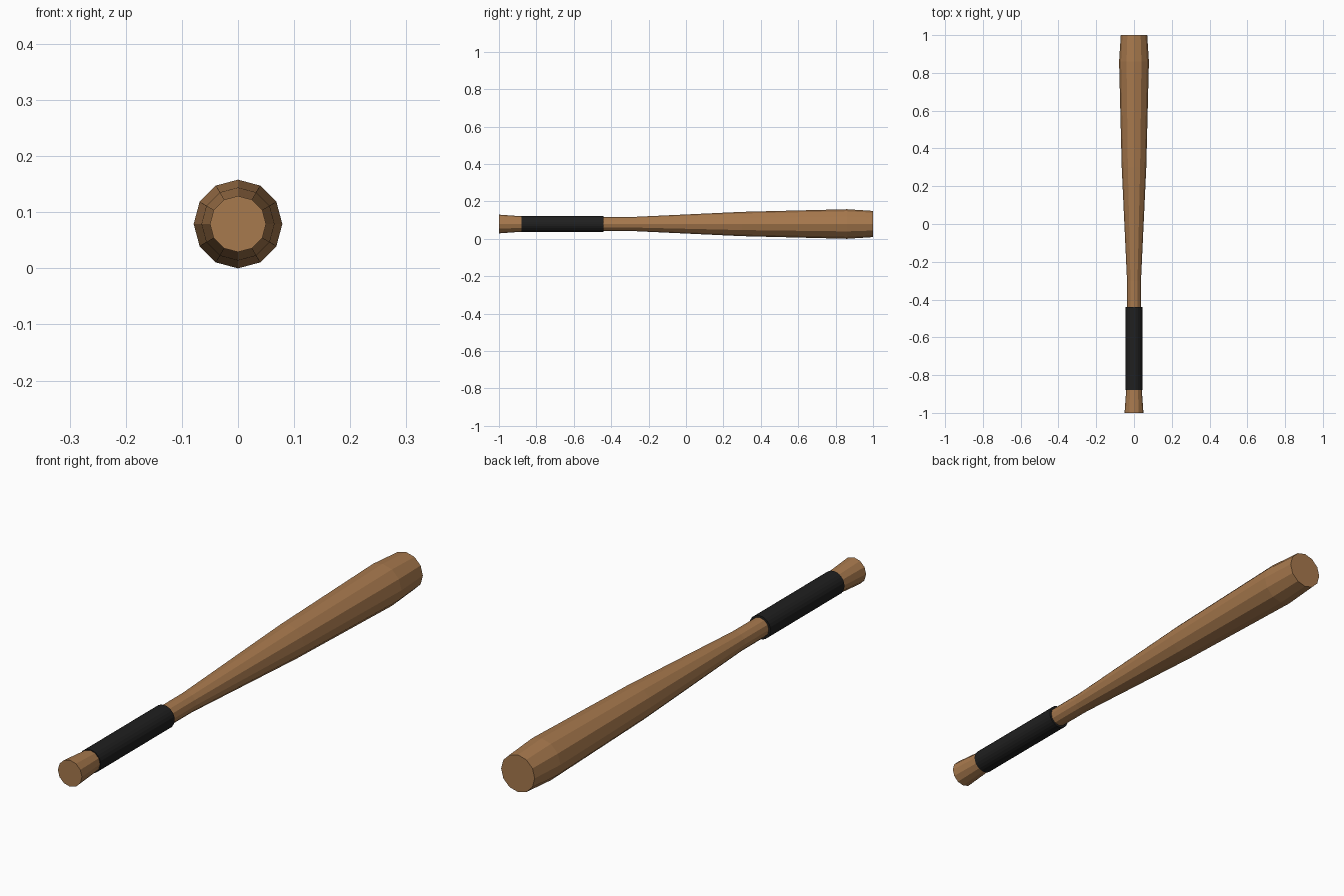
import bpy, bmesh
from math import sin, cos, tau

cube = bpy.data.objects.get("Cube")
if cube:
    bpy.data.objects.remove(cube, do_unlink=True)

AXIS_Z = 0.079


def material(name, rgb):
    mat = bpy.data.materials.new(name)
    mat.use_nodes = True
    mat.diffuse_color = (*rgb, 1)
    bsdf = mat.node_tree.nodes["Principled BSDF"]
    bsdf.inputs["Base Color"].default_value = (*rgb, 1)
    bsdf.inputs["Roughness"].default_value = 0.7
    return mat


def lathe(name, profile, sides, mat):
    """Turn (y, radius) pairs around the long axis, with closed ends."""
    bm = bmesh.new()
    rings = [[bm.verts.new((r * cos(tau * i / sides), y, AXIS_Z + r * sin(tau * i / sides)))
              for i in range(sides)] for y, r in profile]
    for a, b in zip(rings, rings[1:]):
        for i in range(sides):
            j = (i + 1) % sides
            bm.faces.new((a[i], a[j], b[j], b[i]))
    bm.faces.new(rings[0])
    bm.faces.new(rings[-1])
    bmesh.ops.recalc_face_normals(bm, faces=bm.faces)
    mesh = bpy.data.meshes.new(name)
    bm.to_mesh(mesh)
    bm.free()
    mesh.materials.append(mat)
    obj = bpy.data.objects.new(name, mesh)
    bpy.context.collection.objects.link(obj)
    return obj


wood = material("warm wood", (0.39, 0.192, 0.075))
black = material("black grip", (0.014, 0.014, 0.014))

# Turned wooden body: flared knob, thin handle, swelling barrel
lathe("bat_body", [(-1, 0.05), (-0.86, 0.04), (-0.75, 0.036), (-0.3, 0.037),
                   (0.3, 0.065), (0.86, 0.079), (1, 0.07)], 12, wood)

# Sleeve wrapped around the handle
lathe("grip_wrap", [(-0.88, 0.044), (-0.44, 0.044)], 24, black)
